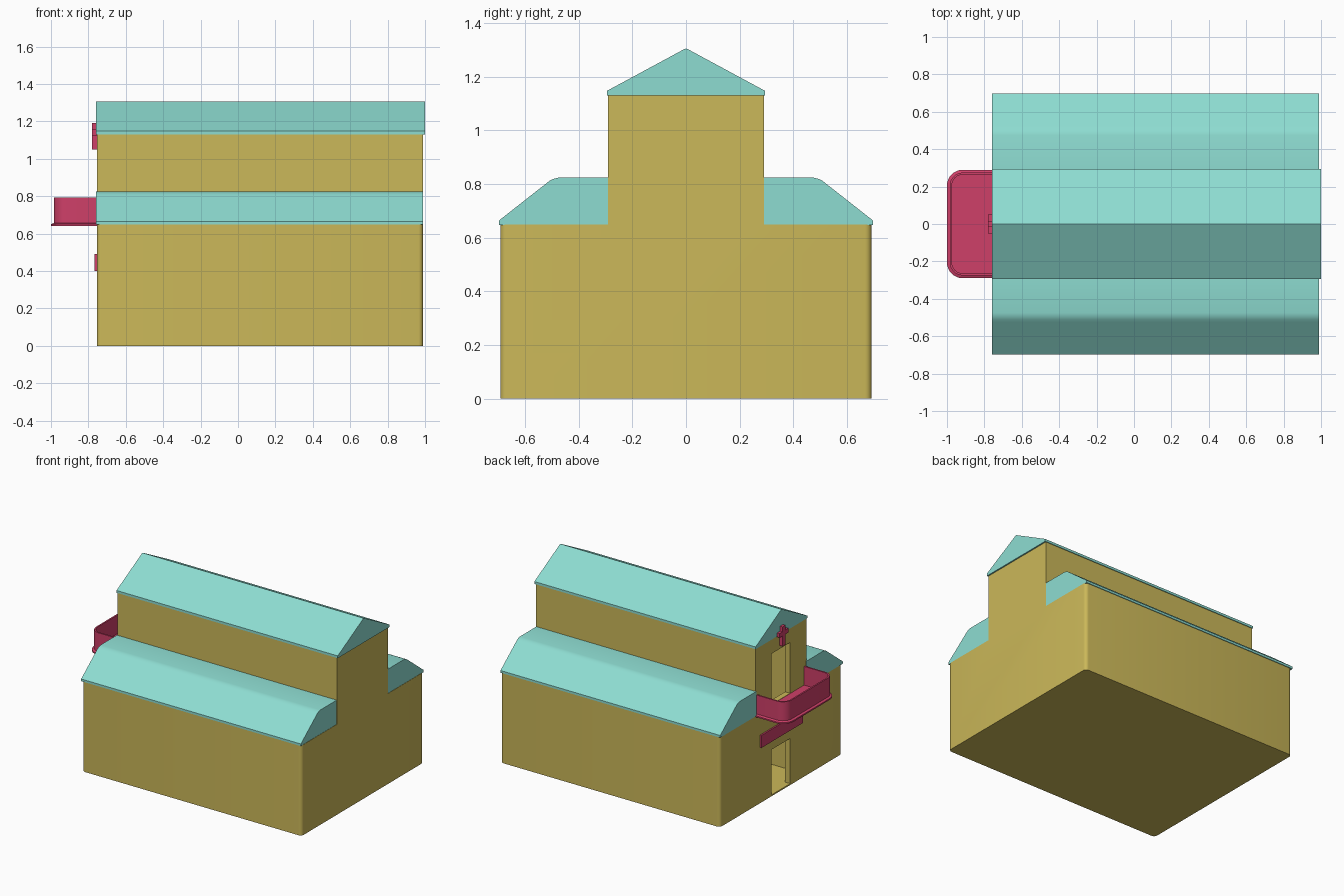
import bpy, bmesh, math

if "Cube" in bpy.data.objects:
    bpy.data.objects.remove(bpy.data.objects["Cube"])


def material(name, rgb):
    m = bpy.data.materials.new(name)
    m.diffuse_color = (*rgb, 1)
    m.use_nodes = True
    m.node_tree.nodes["Principled BSDF"].inputs["Base Color"].default_value = m.diffuse_color
    return m


WALL = material("wall_ochre", (0.60, 0.48, 0.10))
ROOF = material("roof_teal", (0.27, 0.72, 0.64))
PINK = material("trim_crimson", (0.62, 0.05, 0.14))


def finish(bm, name, mat):
    bmesh.ops.recalc_face_normals(bm, faces=bm.faces)
    mesh = bpy.data.meshes.new(name)
    bm.to_mesh(mesh)
    bm.free()
    ob = bpy.data.objects.new(name, mesh)
    bpy.context.collection.objects.link(ob)
    if mat:
        mesh.materials.append(mat)
    return ob


def smooth(ob):
    bpy.ops.object.select_all(action='DESELECT')
    ob.select_set(True)
    bpy.context.view_layer.objects.active = ob
    bpy.ops.object.shade_smooth_by_angle(angle=math.radians(30))


def extrude_x(profile, x0, x1):
    """Prism along x from a (y, z) profile."""
    bm = bmesh.new()
    a = [bm.verts.new((x0, y, z)) for y, z in profile]
    b = [bm.verts.new((x1, y, z)) for y, z in profile]
    n = len(profile)
    bm.faces.new(a)
    bm.faces.new(b[::-1])
    for i in range(n):
        j = (i + 1) % n
        bm.faces.new((a[i], a[j], b[j], b[i]))
    return bm


def box(name, x, y, z, mat=None):
    prof = [(y[0], z[0]), (y[1], z[0]), (y[1], z[1]), (y[0], z[1])]
    return finish(extrude_x(prof, *x), name, mat)


# Walls: stepped section run along the length, outer corners rounded
half = [(0.692, 0), (0.692, 0.65), (0.29, 0.65), (0.29, 1.135)]
section = half + [(-y, z) for y, z in reversed(half)]
bm = extrude_x(section, -0.755, 0.99)
corners = [e for e in bm.edges
           if abs(e.verts[0].co.z - e.verts[1].co.z) > 0.5
           and all(abs(v.co.y) > 0.6 for v in e.verts)]
bmesh.ops.bevel(bm, geom=corners, offset=0.025, segments=5, profile=0.5,
                affect='EDGES')
walls = finish(bm, "walls", WALL)

# Hollow interior and the two end doorways
cutters = [
    box("interior_cutter", (-0.715, 0.95), (-0.28, 0.28), (0.01, 1.12)),
    box("lower_door_cutter", (-0.9, -0.6), (-0.105, 0.105), (0.01, 0.335)),
    box("upper_door_cutter", (-0.9, -0.6), (-0.105, 0.105), (0.66, 1.025)),
]
for c in cutters:
    c.hide_render = True
    c.hide_set(True)
    mod = walls.modifiers.new(c.name, 'BOOLEAN')
    mod.operation = 'DIFFERENCE'
    mod.solver = 'EXACT'
    mod.object = c
bpy.context.view_layer.objects.active = walls
walls.select_set(True)
for c in cutters:
    bpy.ops.object.modifier_apply(modifier=c.name)
    bpy.data.objects.remove(c)
smooth(walls)

# Gabled main roof
finish(extrude_x([(-0.295, 1.13), (0.295, 1.13), (0.295, 1.147), (0.006, 1.303),
                  (0, 1.305), (-0.006, 1.303), (-0.295, 1.147)], -0.76, 1.0),
       "main_roof", ROOF)

# Side roofs with a softened upper bend
side = [(0.285, 0.648), (0.697, 0.648), (0.697, 0.664), (0.525, 0.799),
        (0.51, 0.811), (0.495, 0.819), (0.475, 0.824), (0.285, 0.824)]
for s, label in ((-1, "front"), (1, "back")):
    smooth(finish(extrude_x([(s * y, z) for y, z in side], -0.76, 0.988),
                  label + "_side_roof", ROOF))


# Balcony: rounded U outline swept through a lip-and-parapet section
def outline(inset, segs=8):
    r = 0.085 - inset
    cx, cy = -0.915, 0.205
    pts = [(-0.75, -0.29 + inset)]
    for sy, start in ((-1, -90), (1, 180)):
        for i in range(segs + 1):
            a = math.radians(start - 90 * i / segs)
            pts.append((cx + r * math.cos(a), sy * cy + r * math.sin(a)))
    return pts + [(-0.75, 0.29 - inset)]


bm = bmesh.new()
rings = []
for inset, z in ((0, 0.64), (0, 0.65), (0.015, 0.656), (0.015, 0.792),
                 (0.026, 0.792), (0.026, 0.658)):
    rings.append([bm.verts.new((x, y, z)) for x, y in outline(inset)])
for lo, hi in zip(rings, rings[1:]):
    for i in range(len(lo) - 1):
        bm.faces.new((lo[i], lo[i + 1], hi[i + 1], hi[i]))
bm.faces.new(rings[0])
bm.faces.new(rings[-1])
smooth(finish(bm, "balcony", PINK))

# Cross on the gable wall and plaque above the lower door
cross = [(0.017, 1.05), (0.017, 1.125), (0.05, 1.125), (0.05, 1.155),
         (0.017, 1.155), (0.017, 1.19)]
finish(extrude_x(cross + [(-y, z) for y, z in reversed(cross)], -0.78, -0.75),
       "gable_cross", PINK)
box("door_plaque", (-0.766, -0.75), (-0.235, 0.235), (0.40, 0.49), PINK)
